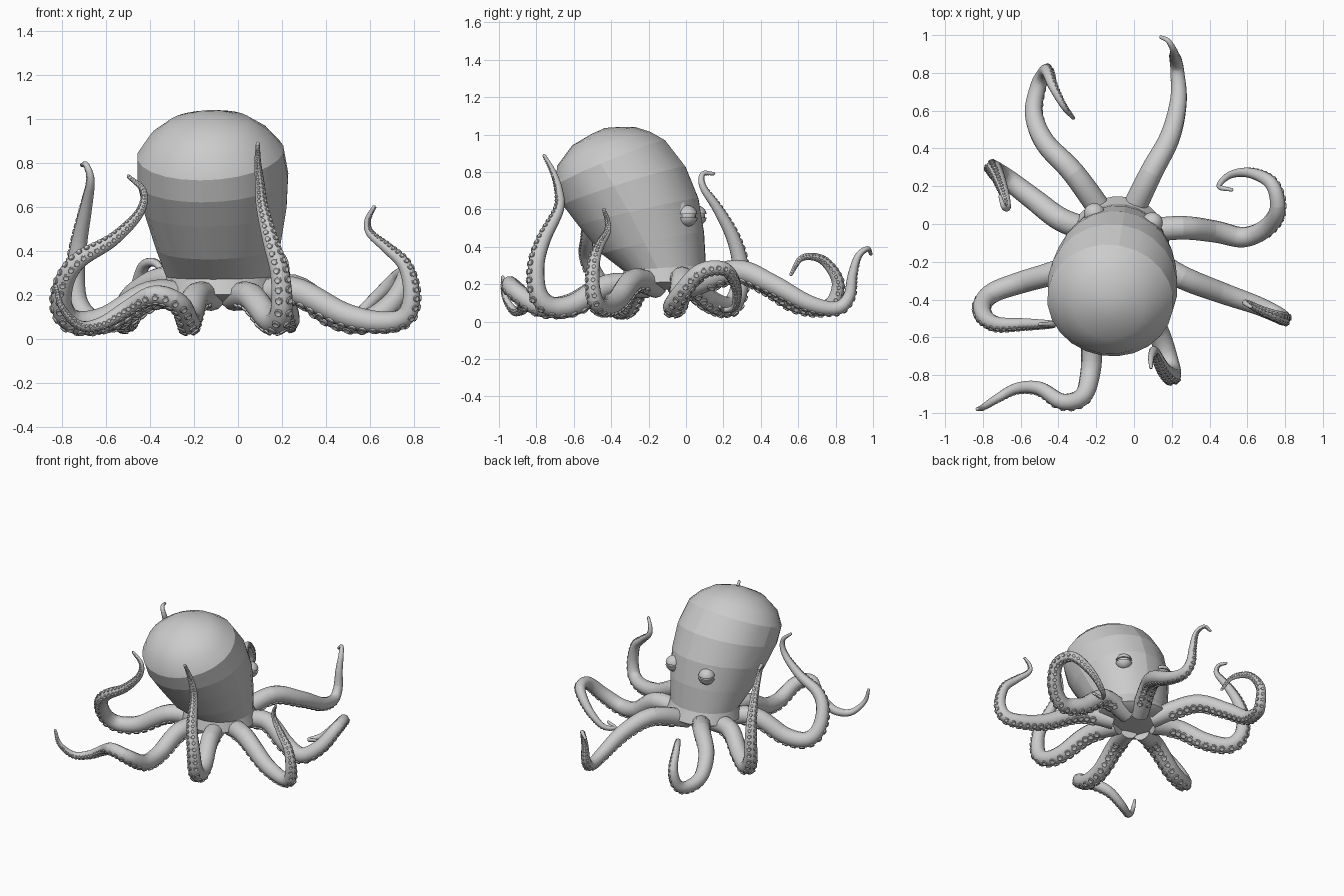
import bpy, bmesh, math
from mathutils import Vector, Matrix

if "Cube" in bpy.data.objects:
    bpy.data.objects.remove(bpy.data.objects["Cube"], do_unlink=True)

skin = bpy.data.materials.new("grey_skin")
skin.use_nodes = True
skin.diffuse_color = (0.6, 0.6, 0.6, 1)
skin.node_tree.nodes["Principled BSDF"].inputs["Base Color"].default_value = skin.diffuse_color


def finish(bm, name, angle=60, seams=()):
    """Turn a bmesh into a smooth shaded object, parted along its seams."""
    mesh = bpy.data.meshes.new(name)
    bmesh.ops.recalc_face_normals(bm, faces=bm.faces)
    if seams:
        bmesh.ops.split_edges(bm, edges=list(seams))
    bm.to_mesh(mesh)
    bm.free()
    mesh.materials.append(skin)
    obj = bpy.data.objects.new(name, mesh)
    bpy.context.collection.objects.link(obj)
    bpy.ops.object.select_all(action="DESELECT")
    obj.select_set(True)
    bpy.context.view_layer.objects.active = obj
    bpy.ops.object.shade_smooth_by_angle(angle=math.radians(angle))


def skin_rings(bm, rings, start_tip=None, end_tip=None):
    """Bridge rings of points with quads and close the ends with fans."""
    loops = [[bm.verts.new(p) for p in ring] for ring in rings]
    count = len(loops[0])
    for low, high in zip(loops, loops[1:]):
        for i in range(count):
            j = (i + 1) % count
            bm.faces.new((low[i], low[j], high[j], high[i]))
    for tip, loop in ((start_tip, loops[0]), (end_tip, loops[-1])):
        if tip is not None:
            centre = bm.verts.new(tip)
            for i in range(count):
                bm.faces.new((loop[i], loop[(i + 1) % count], centre))
    return loops


def ring_edges(bm, loop):
    return [bm.edges.get((a, b)) for a, b in zip(loop, loop[1:] + loop[:1])]


def catmull(points, steps):
    """Smooth path through the points."""
    pts = [2 * points[0] - points[1]] + points + [2 * points[-1] - points[-2]]
    path = []
    for a, b, c, d in zip(pts, pts[1:], pts[2:], pts[3:]):
        for k in range(steps):
            t = k / steps
            path.append(0.5 * (2 * b + (c - a) * t + (2 * a - 5 * b + 4 * c - d) * t * t
                               + (3 * b - a - 3 * c + d) * t ** 3))
    return path + [points[-1]]


# Head: tilted oval rings, each given by back point, front point and half width
PIVOT = Vector((-0.12, -0.37, 0))
TURN = Matrix.Translation(PIVOT) @ Matrix.Rotation(math.radians(-9), 4, "Z")


def head_point(x, y, z):
    return TURN @ Vector((x, y - PIVOT.y, z))


sections = [
    ((-.24, .17), (.08, .17), .17),
    ((-.35, .2), (.15, .22), .265),
    ((-.33, .27), (.11, .3), .25),
    ((-.45, .36), (.1, .48), .285),
    ((-.575, .51), (.07, .66), .325),
    ((-.66, .62), (0, .83), .345),
    ((-.7, .72), (-.11, .97), .335),
    ((-.69, .83), (-.19, 1.015), .275),
    ((-.61, .94), (-.27, 1.04), .185),
    ((-.51, 1), (-.36, 1.04), .085),
]
SIDES = 24
rings = []
for back, front, width in sections:
    ring = []
    for i in range(SIDES):
        a = math.tau * i / SIDES
        s = (math.sin(a) + 1) / 2
        ring.append(head_point(width * math.cos(a),
                               back[0] + (front[0] - back[0]) * s,
                               back[1] + (front[1] - back[1]) * s))
    rings.append(ring)
bm = bmesh.new()
loops = skin_rings(bm, rings, head_point(0, -.08, .22), head_point(0, -.435, 1.035))
seams = [e for loop in loops[2:7] for e in ring_edges(bm, loop)]
for low, high in zip(loops[2:6], loops[3:7]):
    seams += [bm.edges.get((low[k], high[k])) for k in range(0, SIDES, SIDES // 4)]
finish(bm, "head", 60, seams)

# Eyes: a ball with an upper and a lower lid, sitting on a low socket mound
for side, name in ((1, "left"), (-1, "right")):
    place = Matrix.Translation(head_point(side * .155, .035, .565))
    bm = bmesh.new()
    bmesh.ops.create_uvsphere(bm, u_segments=20, v_segments=12, radius=.047, matrix=place)
    finish(bm, name + "_eyeball")
    bm = bmesh.new()
    for up in (1, -1):
        lid = bmesh.new()
        bmesh.ops.create_uvsphere(lid, u_segments=20, v_segments=14, radius=.057)
        bmesh.ops.bisect_plane(lid, geom=lid.verts[:] + lid.edges[:] + lid.faces[:],
                               plane_co=(0, 0, up * .009), plane_no=(0, 0, -up), clear_outer=True)
        bmesh.ops.holes_fill(lid, edges=[e for e in lid.edges if e.is_boundary])
        lid.transform(place)
        piece = bpy.data.meshes.new("lid_piece")
        lid.to_mesh(piece)
        lid.free()
        bm.from_mesh(piece)
        bpy.data.meshes.remove(piece)
    finish(bm, name + "_eyelids", 40)
    bm = bmesh.new()
    mound = Matrix.Translation(head_point(side * .135, -.015, .56)) @ Matrix.Diagonal((.07, .06, .13, 1))
    bmesh.ops.create_uvsphere(bm, u_segments=20, v_segments=12, radius=1, matrix=mound)
    finish(bm, name + "_eye_socket")


# Arms: tapering tubes with two rows of cups along the underside
def arm_radius(t):
    return .009 + .055 * (1 - t ** 1.8)


def add_cup(bm, centre, out, along, size):
    across = out.cross(along).normalized()
    along = across.cross(out)
    profile = ((1, -.5), (1.05, .15), (.8, .35), (.5, .25))
    cup = [[centre + size * (r * (math.cos(a) * along + math.sin(a) * across) + h * out)
            for a in (math.tau * i / 8 for i in range(8))] for r, h in profile]
    skin_rings(bm, cup, None, centre)


def build_arm(name, *points):
    path = catmull([Vector(p) for p in points], 6)
    lengths = [0]
    for p, q in zip(path, path[1:]):
        lengths.append(lengths[-1] + (q - p).length)
    total = lengths[-1]
    under = Vector((0, 0, -1))
    frames, rings = [], []
    for i, p in enumerate(path):
        ahead = (path[min(i + 1, len(path) - 1)] - path[max(i - 1, 0)]).normalized()
        under = (under - ahead * under.dot(ahead)).normalized()
        side = ahead.cross(under)
        t = lengths[i] / total
        frames.append((p, ahead, under, side, t))
        rings.append([p + arm_radius(t) * (math.cos(a) * under + math.sin(a) * side)
                      for a in (math.tau * k / 12 for k in range(12))])
    bm = bmesh.new()
    loops = skin_rings(bm, rings, path[0], path[-1] + frames[-1][1] * .008)
    finish(bm, name, 60, [e for loop in loops[6:-6:5] for e in ring_edges(bm, loop)])

    # Cups shrink and crowd together toward the tip
    bm = bmesh.new()
    reach = .1 * total
    for i in range(len(path) - 1):
        while lengths[i] <= reach < lengths[i + 1]:
            f = (reach - lengths[i]) / (lengths[i + 1] - lengths[i])
            p, ahead, under, side, t = (u + (v - u) * f for u, v in zip(frames[i], frames[i + 1]))
            radius = arm_radius(t)
            for sign in (1, -1):
                out = (under * .85 + side * sign * .5).normalized()
                add_cup(bm, p + out * radius, out, ahead, radius * .36)
            reach += max(radius * .9, .012)
    finish(bm, name + "_cups", 50)


build_arm("back_left_arm", (-.03, .02, .19), (.09, .27, .27), (.19, .46, .2), (.235, .65, .1),
          (.23, .8, .07), (.22, .87, .13), (.215, .89, .25), (.21, .92, .35), (.18, .97, .39), (.14, .99, .36))
build_arm("back_right_arm", (-.14, .02, .19), (-.32, .27, .27), (-.47, .43, .2), (-.53, .58, .1),
          (-.51, .72, .07), (-.48, .79, .11), (-.46, .81, .22), (-.43, .73, .33), (-.37, .62, .34), (-.32, .56, .25))
build_arm("side_right_arm", (-.2, -.04, .19), (-.38, .02, .2), (-.53, .13, .11), (-.66, .23, .08),
          (-.73, .28, .16), (-.74, .29, .3), (-.72, .25, .45), (-.69, .17, .6), (-.67, .09, .72),
          (-.69, .09, .79), (-.71, .15, .79))
build_arm("front_right_arm", (-.2, -.16, .19), (-.4, -.25, .2), (-.6, -.31, .09), (-.74, -.36, .075),
          (-.8, -.42, .14), (-.79, -.49, .26), (-.72, -.53, .36), (-.57, -.53, .45), (-.45, -.53, .57),
          (-.43, -.53, .67), (-.5, -.53, .74))
build_arm("side_left_arm", (.03, -.04, .19), (.25, -.02, .23), (.43, -.04, .11), (.58, -.07, .08),
          (.7, -.02, .16), (.76, .08, .27), (.73, .21, .28), (.62, .27, .18), (.51, .26, .08),
          (.45, .2, .06), (.52, .18, .08))
build_arm("front_left_arm", (.05, -.16, .19), (.25, -.28, .22), (.48, -.37, .11), (.65, -.43, .075),
          (.76, -.48, .1), (.79, -.5, .2), (.76, -.49, .33), (.68, -.46, .41), (.6, -.42, .48),
          (.59, -.42, .54), (.62, -.44, .6))
build_arm("near_left_arm", (-.02, -.2, .19), (.06, -.42, .19), (.14, -.6, .09), (.18, -.72, .08),
          (.2, -.79, .15), (.19, -.8, .3), (.15, -.76, .44), (.11, -.68, .6), (.1, -.68, .7),
          (.09, -.71, .8), (.09, -.76, .89))
build_arm("near_right_arm", (-.12, -.2, .19), (-.19, -.42, .19), (-.22, -.62, .09), (-.23, -.78, .08),
          (-.27, -.91, .16), (-.38, -.94, .2), (-.5, -.87, .14), (-.62, -.87, .07), (-.72, -.92, .06),
          (-.8, -.97, .14), (-.83, -.98, .24))
